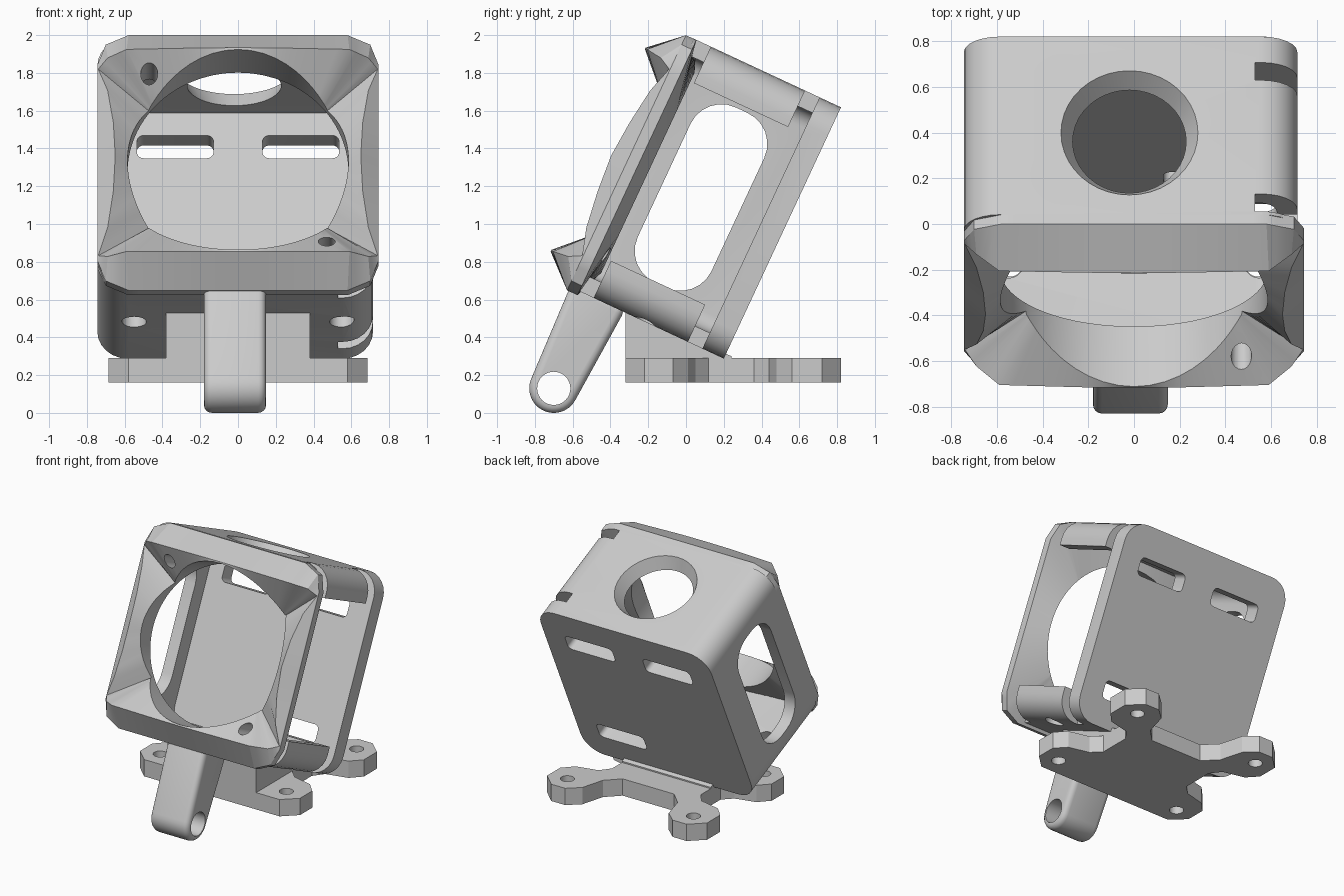
import bpy, bmesh, math
from mathutils import Matrix, Vector

if "Cube" in bpy.data.objects:
    bpy.data.objects.remove(bpy.data.objects["Cube"])

grey = bpy.data.materials.new("matte_grey")
grey.use_nodes = True
grey.diffuse_color = (0.6, 0.6, 0.6, 1)
grey.node_tree.nodes["Principled BSDF"].inputs["Base Color"].default_value = (0.6, 0.6, 0.6, 1)

# The housing is built upright around its own centre, then leaned back
LEAN = Matrix.Rotation(math.radians(-25), 4, 'X') @ Matrix.Translation((0, 0, 1.067))
PLACE = {'X': lambda a, b, c: (c, a, b),
         'Y': lambda a, b, c: (a, c, b),
         'Z': lambda a, b, c: (a, b, c)}


def finish(bm, name):
    bmesh.ops.recalc_face_normals(bm, faces=bm.faces)
    mesh = bpy.data.meshes.new(name)
    bm.to_mesh(mesh)
    bm.free()
    mesh.materials.append(grey)
    ob = bpy.data.objects.new(name, mesh)
    bpy.context.collection.objects.link(ob)
    return ob


def prism(name, pts, lo, hi, axis, grow=1.0, centre=(0, 0)):
    """Extrude an outline along an axis; grow scales the far end."""
    bm = bmesh.new()
    put = PLACE[axis]
    cx, cy = centre
    near = [bm.verts.new(put(a, b, lo)) for a, b in pts]
    far = [bm.verts.new(put(cx + (a - cx) * grow, cy + (b - cy) * grow, hi)) for a, b in pts]
    bm.faces.new(near)
    bm.faces.new(far)
    n = len(pts)
    for i in range(n):
        j = (i + 1) % n
        bm.faces.new((near[i], near[j], far[j], far[i]))
    return finish(bm, name)


def rounded(x0, x1, y0, y1, r, steps=6):
    pts = []
    corners = [(x1 - r, y1 - r), (x0 + r, y1 - r), (x0 + r, y0 + r), (x1 - r, y0 + r)]
    for k, (cx, cy) in enumerate(corners):
        for i in range(steps + 1):
            t = math.pi / 2 * (k + i / steps)
            pts.append((cx + r * math.cos(t), cy + r * math.sin(t)))
    return pts


def circle(cx, cy, r, n=40):
    return [(cx + r * math.cos(2 * math.pi * i / n), cy + r * math.sin(2 * math.pi * i / n))
            for i in range(n)]


def box(x0, x1, y0, y1):
    return [(x0, y0), (x1, y0), (x1, y1), (x0, y1)]


def apply(ob, mod):
    bpy.context.view_layer.objects.active = ob
    bpy.ops.object.modifier_apply(modifier=mod.name)


def cut(ob, *cutters):
    for c in cutters:
        mod = ob.modifiers.new("cut", 'BOOLEAN')
        mod.operation = 'DIFFERENCE'
        mod.solver = 'EXACT'
        mod.object = c
        apply(ob, mod)
        bpy.data.objects.remove(c)


# Box-shaped housing with an open front
housing = prism("housing", rounded(-.745, .715, -.722, .746, .16), -.80, .06, 'Y')
cut(housing, prism("cavity", rounded(-.655, .625, -.63, .655, .09), -.9, -.065, 'Y'))

# Open side with two corner tongues, freed by notches at each end
cut(housing,
    prism("side_opening", box(-.784, -.065, -.505, .533), .5, .9, 'X'),
    prism("front_notch", box(-.784, -.70, -.9, .9), .53, .9, 'X'),
    prism("rear_notch", box(-.15, -.065, -.9, .9), .53, .9, 'X'))

# Side window and tapered top hole
cut(housing,
    prism("side_window", rounded(-.625, -.195, -.51, .51, .18), -.9, -.5, 'X'),
    prism("top_hole", circle(-.02, -.405, .24), .64, .78, 'Z', 1.33, (-.02, -.405)))

# Back slots and floor screw holes
for x0, v0 in ((-.535, .39), (.13, .39), (.13, -.522)):
    cut(housing, prism("slot", rounded(x0, x0 + .405, v0, v0 + .133, .035), -.2, .2, 'Y'))
for x in (-.55, .55):
    cut(housing, prism("floor_hole", circle(x, -.40, .065, 24), -.9, -.5, 'Z'))
housing.data.transform(LEAN)

# Front bezel: quarter rows of outer x, outer v, lip x, lip v, lip depth, bore angle
ROWS = [(.745, 0, .65, 0, -.935, 0),
        (.745, .2, .66, .2, -.92, 12),
        (.745, .4, .69, .4, -.893, 24),
        (.745, .57, .74, .545, -.85, 36),
        (.70, .69, .69, .58, -.915, 37),
        (.58, .745, .59, .59, -1.0, 39),
        (.4, .745, .4, .592, -1.005, 52),
        (.2, .745, .2, .594, -1.01, 70),
        (0, .745, 0, .595, -1.011, 90)]
fine = []
for p, q in zip(ROWS, ROWS[1:]):
    for k in range(3):
        fine.append([a + (b - a) * k / 3 for a, b in zip(p, q)])
fine.append(ROWS[-1])


def bezel_section(row):
    ox, ov, lx, lv, ld, ang = row
    r, t = .585, math.radians(ang)
    ix, iv = r * math.cos(t), r * math.sin(t)
    # bowl faces slope at 45 degrees; side faces first, then top and bottom
    depth = -.285 - ix if ang <= 36 else -.425 - iv
    return [(ox, -.784, ov), (ox, -.845, ov), (lx, ld, lv), (ix, depth, iv), (ix, -.72, iv)]


quarter = [bezel_section(r) for r in fine]


def flip(sections, sx, sv):
    return [[(x * sx, d, v * sv) for x, d, v in s] for s in sections]


loop = (quarter[:-1] + flip(quarter[:0:-1], -1, 1)
        + flip(quarter[:-1], -1, -1) + flip(quarter[:0:-1], 1, -1))
bm = bmesh.new()
rings = [[bm.verts.new(p) for p in s] for s in loop]
for i, a in enumerate(rings):
    b = rings[(i + 1) % len(rings)]
    for k in range(5):
        m = (k + 1) % 5
        bm.faces.new((a[k], a[m], b[m], b[k]))
bezel = finish(bm, "front_bezel")
for s in (-1, 1):
    cut(bezel, prism("bezel_hole", circle(.47 * s, -.49 * s, .045, 20), -1.2, -.5, 'Y'))
bezel.data.transform(LEAN)

# Flat base plate with four lobes
half = [(.58, -.32), (.685, -.22), (.685, -.07), (.61, .01), (.45, .05), (.38, .12),
        (.38, .36), (.44, .44), (.61, .48), (.685, .56), (.685, .72), (.58, .82),
        (.46, .82), (.37, .74), (.32, .56), (.22, .46)]
base = prism("base_plate", half + [(-x, y) for x, y in reversed(half)], .16, .29, 'Z')
for x in (-.54, .54):
    for y in (-.18, .68):
        cut(base, prism("base_hole", circle(x, y, .05, 24), 0, .5, 'Z'))

# Wedge joining the base to the leaning housing
riser = prism("riser", [(-.32, .2), (-.32, .56), (.24, .30), (.24, .2)], -.38, .38, 'X')

# Front leg with a rounded eye
eye = Vector((-.70, .13))
arc = [(eye.x + .13 * math.cos(t), eye.y + .13 * math.sin(t))
       for t in (math.radians(155 + 175 * i / 16) for i in range(17))]
leg = prism("front_leg", arc + [(-.32, .55), (-.60, .70)], -.18, .148, 'X')
bev = leg.modifiers.new("soft_edges", 'BEVEL')
bev.width = .04
bev.segments = 4
bev.limit_method = 'ANGLE'
bev.angle_limit = math.radians(50)
apply(leg, bev)
cut(leg, prism("eye_hole", circle(eye.x, eye.y, .088, 32), -.5, .5, 'X'))

# Smooth rounded areas while keeping edges crisp
for ob in (housing, bezel, base, riser, leg):
    bpy.ops.object.select_all(action='DESELECT')
    ob.select_set(True)
    bpy.context.view_layer.objects.active = ob
    bpy.ops.object.shade_smooth_by_angle(angle=math.radians(25))
